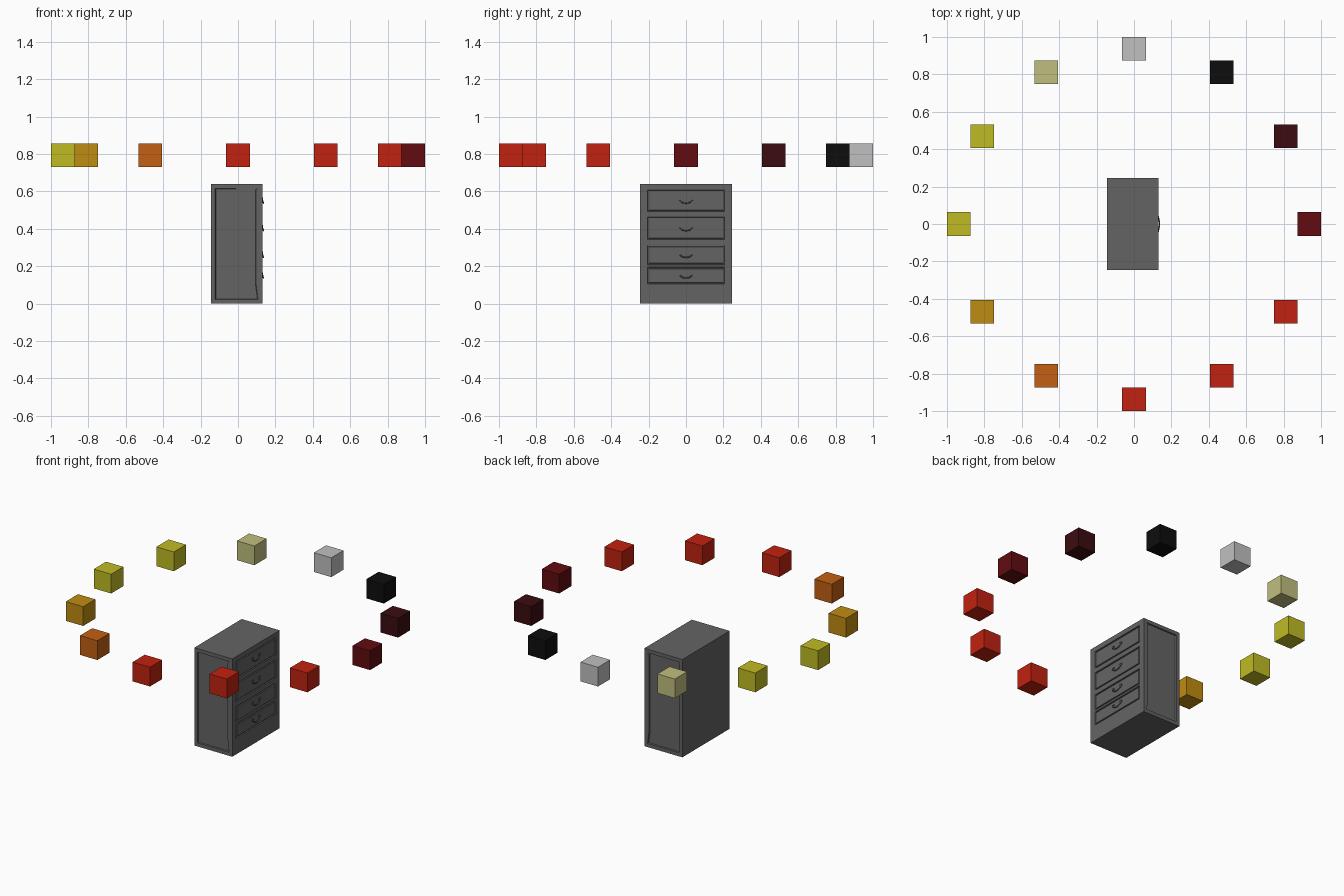
import bpy, bmesh, math
from mathutils import Vector

old = bpy.data.objects.get("Cube")
if old:
    bpy.data.objects.remove(old, do_unlink=True)


def material(name, srgb):
    """Flat colour given as 0-255 display values, stored as linear."""
    lin = [((c / 255 + 0.055) / 1.055) ** 2.4 for c in srgb]
    mat = bpy.data.materials.new(name)
    mat.use_nodes = True
    mat.diffuse_color = (*lin, 1)
    node = mat.node_tree.nodes["Principled BSDF"]
    node.inputs["Base Color"].default_value = (*lin, 1)
    return mat


def add_object(name, data, mat):
    obj = bpy.data.objects.new(name, data)
    data.materials.append(mat)
    bpy.context.collection.objects.link(obj)
    return obj


def box(bm, low, high):
    verts = bmesh.ops.create_cube(bm, size=1)["verts"]
    for v in verts:
        v.co = [l + (c + 0.5) * (h - l) for l, c, h in zip(low, v.co, high)]


def cut_side(bm, normal, cuts):
    """Slice only the outer faces pointing along normal; cuts are (axis, position)."""
    for axis, pos in cuts:
        faces = [f for f in bm.faces if f.normal.dot(normal) > 0.99]
        geom = set(faces)
        for f in faces:
            geom.update(f.edges, f.verts)
        co, no = Vector(), Vector()
        co[axis], no[axis] = pos, 1
        bmesh.ops.bisect_plane(bm, geom=list(geom), plane_co=co, plane_no=no)
        bm.normal_update()


def sink(bm, faces, width, depth):
    bmesh.ops.inset_individual(bm, faces=faces, thickness=width, depth=depth)


grey = material("cabinet grey", (100, 100, 100))

# Cabinet body
X0, X1, Y, H = -0.145, 0.13, 0.245, 0.64
drawer_z = [0.15, 0.26, 0.403, 0.55]
drawer_half = [0.045, 0.052, 0.06, 0.057]
bm = bmesh.new()
box(bm, (X0, -Y, 0), (X1, Y, H))
bm.normal_update()

# Drawer fronts: grooved outline around a raised panel
front = Vector((1, 0, 0))
cuts = [(1, -0.205), (1, 0.205)]
for z, h in zip(drawer_z, drawer_half):
    cuts += [(2, z - h), (2, z + h)]
cut_side(bm, front, cuts)
drawers = []
for f in bm.faces:
    c = f.calc_center_median()
    inside = any(abs(c.z - z) < 0.01 for z in drawer_z)
    if f.normal.dot(front) > 0.99 and abs(c.y) < 0.1 and inside:
        drawers.append(f)
sink(bm, drawers, 0.003, -0.007)
sink(bm, drawers, 0.006, 0)
sink(bm, drawers, 0.003, 0.006)

# Recessed end panels
ends = [f for f in bm.faces if abs(f.normal.y) > 0.99 and f.calc_area() > 0.05]
sink(bm, ends, 0.033, 0)
sink(bm, ends, 0.004, -0.008)
mesh = bpy.data.meshes.new("cabinet")
bm.to_mesh(mesh)
bm.free()
add_object("cabinet", mesh, grey)

# Curved drawer pulls
for i, z in enumerate(drawer_z):
    curve = bpy.data.curves.new("drawer_pull", "CURVE")
    curve.dimensions = "3D"
    curve.bevel_depth = 0.0035
    curve.bevel_resolution = 1
    curve.use_fill_caps = True
    spline = curve.splines.new("POLY")
    spline.points.add(8)
    for k, p in enumerate(spline.points):
        a = math.pi * k / 8
        p.co = (X1 - 0.001 + 0.007 * math.sin(a), -0.035 * math.cos(a),
                z + 0.011 - 0.024 * math.sin(a), 1)
    add_object(f"drawer_pull_{i + 1}", curve, grey)
    bm = bmesh.new()
    for s in (-1, 1):
        box(bm, (X1 - 0.002, s * 0.035 - 0.007, z + 0.004),
            (X1 + 0.004, s * 0.035 + 0.007, z + 0.018))
    plate = bpy.data.meshes.new("pull_plates")
    bm.to_mesh(plate)
    bm.free()
    add_object(f"pull_plates_{i + 1}", plate, grey)

# Ring of floating cubes, counter-clockwise from the left side
maroon = material("maroon", (98, 12, 16))
deep_maroon = material("deep maroon", (60, 12, 16))
black = material("black", (13, 13, 14))
light_grey = material("light grey", (192, 192, 192))
pale = material("pale yellow", (192, 191, 126))
yellow = material("yellow", (192, 187, 36))
amber = material("amber", (192, 140, 18))
orange = material("orange", (194, 96, 17))
red = material("red", (194, 34, 16))
ring = [maroon, deep_maroon, black, light_grey, pale, yellow,
        yellow, amber, orange, red, red, red]
R, S = 0.937, 0.063
for i, mat in enumerate(ring):
    a = math.tau * i / len(ring)
    c = Vector((R * math.cos(a), R * math.sin(a), 0.793))
    half = Vector((S, S, S))
    bm = bmesh.new()
    box(bm, c - half, c + half)
    mesh = bpy.data.meshes.new("ring_cube")
    bm.to_mesh(mesh)
    bm.free()
    add_object(f"ring_cube_{i + 1}", mesh, mat)
